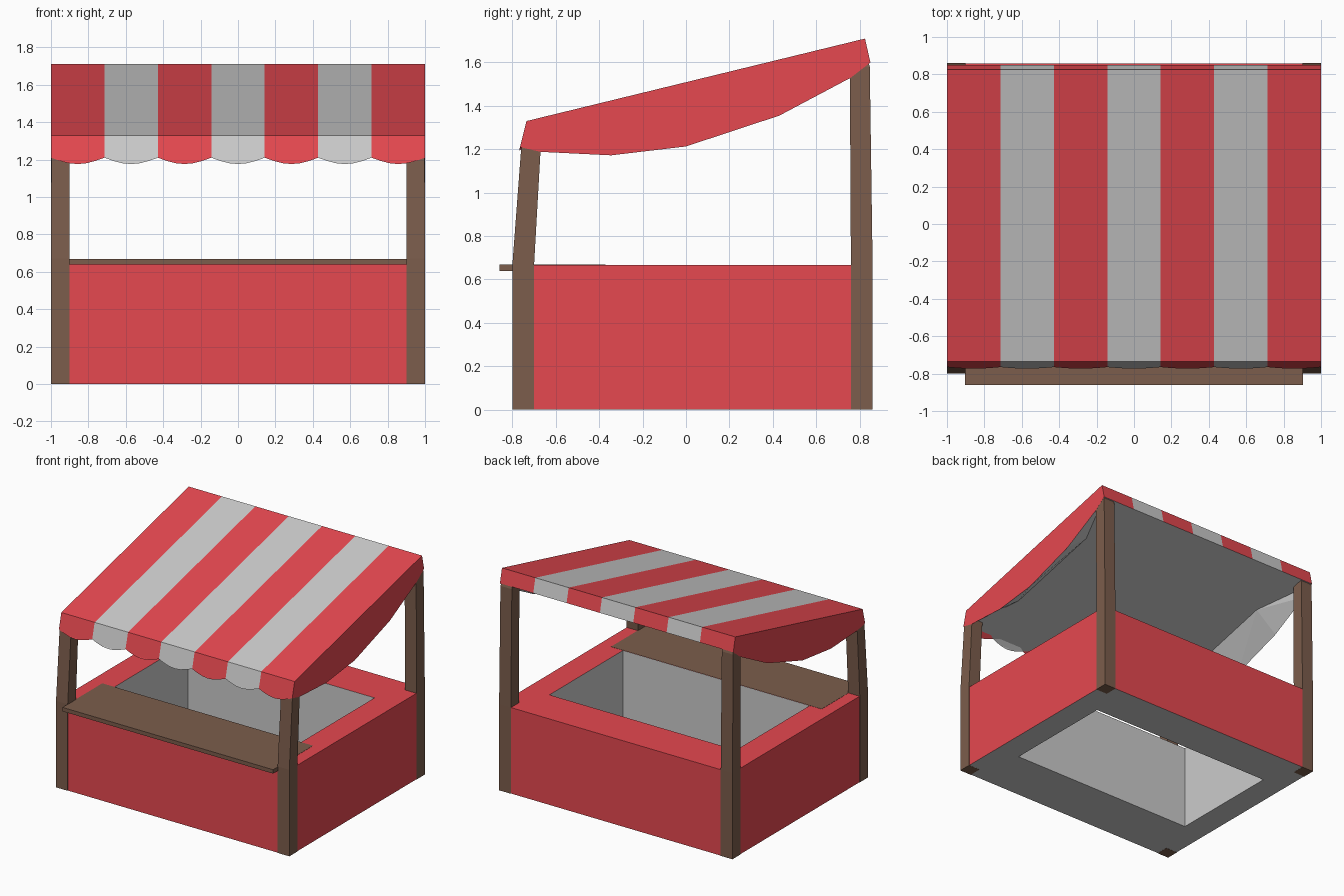
import bpy, bmesh, math

if "Cube" in bpy.data.objects:
    bpy.data.objects.remove(bpy.data.objects["Cube"])


def material(name, rgb):
    m = bpy.data.materials.new(name)
    m.diffuse_color = (*rgb, 1)
    m.use_nodes = True
    m.node_tree.nodes["Principled BSDF"].inputs["Base Color"].default_value = m.diffuse_color
    return m


RED = material("red", (0.79, 0.065, 0.08))
BROWN = material("brown", (0.20, 0.11, 0.072))


def make(name, faces, mats):
    """faces: list of (points, material index); None in mats is plain grey."""
    bm = bmesh.new()
    for pts, mi in faces:
        bm.faces.new([bm.verts.new(p) for p in pts]).material_index = mi
    bmesh.ops.remove_doubles(bm, verts=bm.verts, dist=1e-4)
    bmesh.ops.recalc_face_normals(bm, faces=bm.faces)
    me = bpy.data.meshes.new(name)
    bm.to_mesh(me)
    bm.free()
    for m in mats:
        me.materials.append(m)
    ob = bpy.data.objects.new(name, me)
    bpy.context.collection.objects.link(ob)
    return ob


def rect(x0, x1, y0, y1, z):
    return [(x0, y0, z), (x1, y0, z), (x1, y1, z), (x0, y1, z)]


def bridge(a, b, mi=0):
    return [([a[i], a[(i + 1) % 4], b[(i + 1) % 4], b[i]], mi) for i in range(4)]


def loft(name, rings, mats):
    faces = [(rings[0], 0), (rings[-1], 0)]
    for a, b in zip(rings, rings[1:]):
        faces += bridge(a, b)
    return make(name, faces, mats)


# Stall base: red outside, open grey well in the middle
Z0, Z1 = 0.001, 0.667
out = [rect(-0.998, 0.998, -0.798, 0.858, z) for z in (Z0, Z1)]
inn = [rect(-0.80, 0.80, -0.37, 0.53, z) for z in (Z0, Z1)]
make("stall_base",
     bridge(out[0], out[1]) + bridge(out[1], inn[1])
     + bridge(inn[1], inn[0], 1) + bridge(inn[0], out[0], 1), [RED, None])

# Counter shelf
loft("counter", [rect(-0.903, 0.903, -0.86, -0.372, z) for z in (0.638, 0.6685)], [BROWN])

# Corner posts: (z, front y, back y, outer x)
FRONT = [(0, -0.80, -0.70, 1), (0.67, -0.80, -0.70, 1),
         (1.2, -0.76, -0.67, 0.998), (1.25, -0.745, -0.66, 0.99)]
BACK = [(0, 0.76, 0.86, 1), (0.67, 0.76, 0.86, 1),
        (1.58, 0.755, 0.847, 0.998), (1.62, 0.755, 0.835, 0.99)]
for side, s in (("right", 1), ("left", -1)):
    for end, prof in (("front", FRONT), ("back", BACK)):
        loft(f"{end}_{side}_post",
             [rect(s * 0.9, s * x, y0, y1, z) for z, y0, y1, x in prof], [BROWN])


# Awning: solid slab with striped roof, flaps and curved side skirts
def ceiling_z(y):
    return 1.21 + (y + 0.765) * 0.39 / 1.615


N = 7
W = 2 / N
TOP_F, TOP_B = (-0.735, 1.33), (0.825, 1.71)
LOW = [(-0.765, 1.21), (-0.67, 1.188), (-0.345, 1.172), (0.0, 1.213),
       (0.43, 1.355), (0.76, 1.53), (0.85, 1.60)]          # lower skirt edge
P, Q = (-0.345, ceiling_z(-0.345)), (0.43, ceiling_z(0.43))  # ceiling inner corners
INX = 0.82
awning, backs = [], []
for i in range(N):
    a, b = -1 + i * W, -1 + (i + 1) * W
    awning.append(([(a, *TOP_F), (b, *TOP_F), (b, *TOP_B), (a, *TOP_B)], i % 2))
    awning.append(([(a, *TOP_B), (b, *TOP_B), (b, *LOW[-1]), (a, *LOW[-1])], i % 2))
    # scalloped front edge, wedge-shaped behind
    arc = []
    for k in range(7):
        d = 0.034 * math.sin(math.pi * k / 6)
        arc.append((b - W * k / 6, -0.765 - d / 4, 1.21 - d))
    awning.append(([(a, *TOP_F), (b, *TOP_F)] + arc, i % 2))
    backs.append((arc + [(a + 0.04, -0.735, 1.22), (b - 0.04, -0.735, 1.22)], i % 2))

for s in (-1, 1):
    edge = [(s, *p) for p in LOW]
    p, q = (s * INX, *P), (s * INX, *Q)
    awning.append(([(s, *TOP_F)] + edge + [(s, *TOP_B)], 0))
    # grey inside of the skirt, tapering from the ceiling to the edge
    for j in range(6):
        awning.append(([edge[j], edge[j + 1], p if j < 3 else q], 1))
    awning.append(([edge[3], q, p], 1))
    # ceiling strip beside the middle panel ends
    awning.append(([edge[0], p, (0, *P), (0, *LOW[0])], 1))
    awning.append(([p, q, (0, *Q), (0, *P)], 1))
    awning.append(([q, edge[-1], (0, *LOW[-1]), (0, *Q)], 1))
make("awning", awning, [RED, None])

# Backs of the scallops, facing into the stall
ob = make("scallop_backs", backs, [RED, None])
if ob.data.polygons[0].normal.y < 0:
    ob.data.flip_normals()
